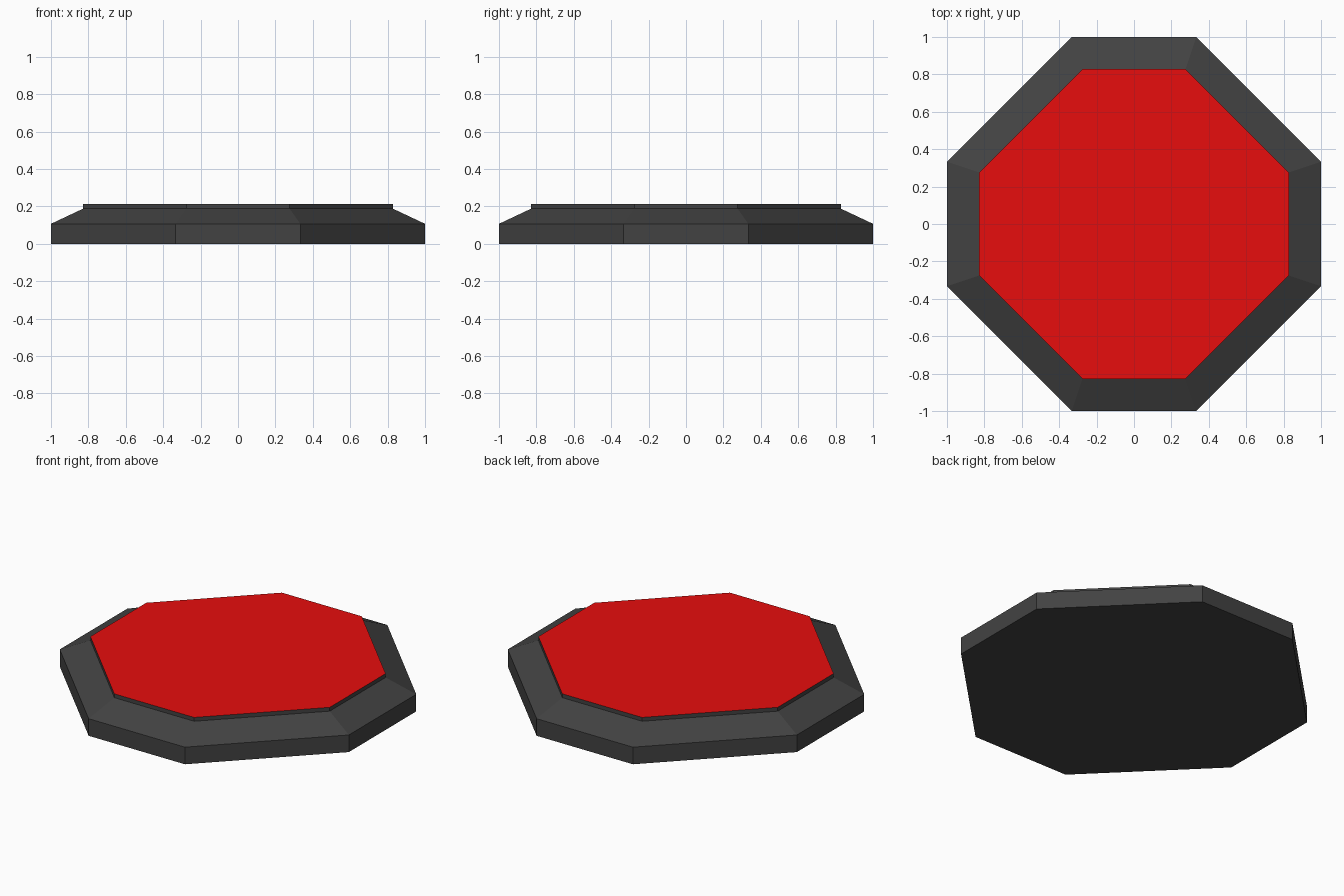
import bpy, bmesh

if "Cube" in bpy.data.objects:
    bpy.data.objects.remove(bpy.data.objects["Cube"])


def material(name, rgb):
    m = bpy.data.materials.new(name)
    m.diffuse_color = (*rgb, 1)
    m.use_nodes = True
    m.node_tree.nodes["Principled BSDF"].inputs["Base Color"].default_value = m.diffuse_color
    return m


def octagon(r, c, z):
    """Square of half-width r with chamfered corners; c is half the straight side."""
    return [(r, -c, z), (r, c, z), (c, r, z), (-c, r, z),
            (-r, c, z), (-r, -c, z), (-c, -r, z), (c, -r, z)]


def loft(name, sections, mats):
    """Closed solid through stacked octagons; the top face takes the last material."""
    bm = bmesh.new()
    rings = [[bm.verts.new(p) for p in octagon(*s)] for s in sections]
    for low, high in zip(rings, rings[1:]):
        for i in range(8):
            j = (i + 1) % 8
            bm.faces.new((low[i], low[j], high[j], high[i]))
    bm.faces.new(rings[0][::-1])
    bm.faces.new(rings[-1]).material_index = len(mats) - 1
    mesh = bpy.data.meshes.new(name)
    bm.to_mesh(mesh)
    bm.free()
    for m in mats:
        mesh.materials.append(m)
    bpy.context.collection.objects.link(bpy.data.objects.new(name, mesh))


dark = material("dark grey", (0.055, 0.055, 0.055))
red = material("red", (0.8, 0.004, 0.004))

# Base with sloped rim, and raised top pad with dark sides
loft("button", [(1, 0.333, 0), (1, 0.333, 0.107),
                (0.828, 0.276, 0.188), (0.828, 0.276, 0.212)], [dark, red])
